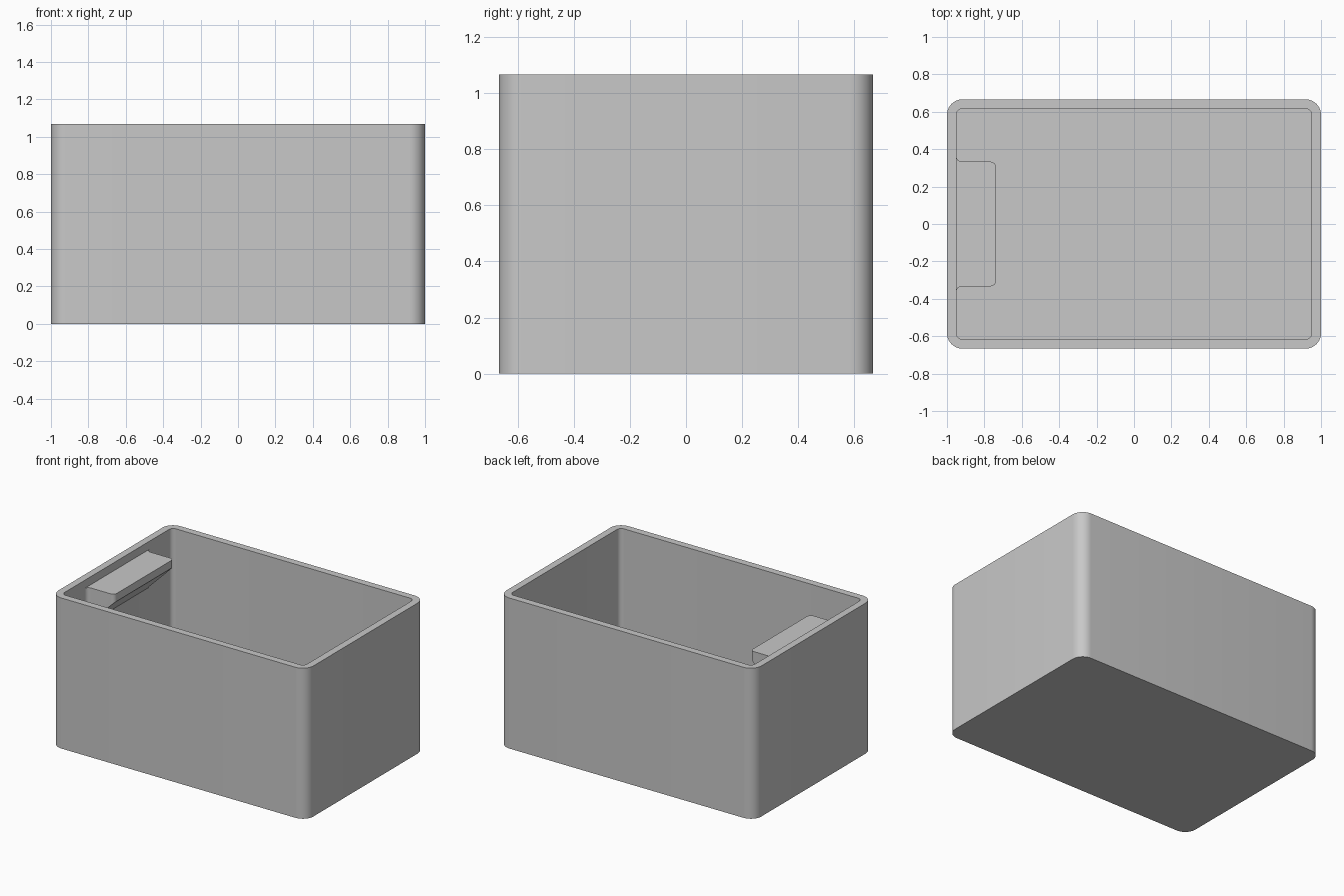
import bpy, bmesh, math
from mathutils import Vector

cube = bpy.data.objects.get("Cube")
if cube:
    bpy.data.objects.remove(cube, do_unlink=True)

LENGTH, WIDTH, HEIGHT = 2.0, 1.333, 1.067
WALL, FLOOR = 0.05, 0.05
OUTER_R, INNER_R = 0.083, 0.033

grey = bpy.data.materials.new("light grey")
grey.use_nodes = True
GREY = (0.58, 0.58, 0.58, 1)
grey.diffuse_color = GREY
grey.node_tree.nodes["Principled BSDF"].inputs["Base Color"].default_value = GREY


def arc(cx, cy, r, start, end, steps=10):
    """Points on an arc, angles in degrees."""
    angles = [math.radians(start + (end - start) * i / steps) for i in range(steps + 1)]
    return [(cx + r * math.cos(a), cy + r * math.sin(a)) for a in angles]


def rounded_rect(length, width, r):
    x, y = length / 2 - r, width / 2 - r
    return (arc(x, y, r, 0, 90) + arc(-x, y, r, 90, 180)
            + arc(-x, -y, r, 180, 270) + arc(x, -y, r, 270, 360))


def ring(bm, outline, z):
    return [bm.verts.new((x, y, z)) for x, y in outline]


def join_rings(bm, a, b):
    for i in range(len(a)):
        j = (i + 1) % len(a)
        bm.faces.new((a[i], a[j], b[j], b[i]))


def finish(bm, name):
    bmesh.ops.recalc_face_normals(bm, faces=bm.faces)
    mesh = bpy.data.meshes.new(name)
    bm.to_mesh(mesh)
    bm.free()
    mesh.materials.append(grey)
    obj = bpy.data.objects.new(name, mesh)
    bpy.context.collection.objects.link(obj)
    bpy.ops.object.select_all(action="DESELECT")
    obj.select_set(True)
    bpy.context.view_layer.objects.active = obj
    bpy.ops.object.shade_smooth_by_angle(angle=math.radians(30))
    return obj


# Open box: outer wall, rim, inner wall and floor
bm = bmesh.new()
outer = rounded_rect(LENGTH, WIDTH, OUTER_R)
inner = rounded_rect(LENGTH - 2 * WALL, WIDTH - 2 * WALL, INNER_R)
rings = [ring(bm, outer, 0), ring(bm, outer, HEIGHT),
         ring(bm, inner, HEIGHT), ring(bm, inner, FLOOR)]
for lower, upper in zip(rings, rings[1:]):
    join_rings(bm, lower, upper)
bm.faces.new(rings[0])
bm.faces.new(rings[-1])
finish(bm, "open_box")

# Shelf inside the right end: rounded front corners, fillets at the wall
wall_x, front_x, half, r = -LENGTH / 2 + WALL, -0.737, 0.333, 0.03
top_z, lip = 1.01, 0.055
side = (arc(front_x - r, half - r, r, 0, 90, 6)
        + arc(wall_x + r, half + r, r, 270, 180, 6)
        + [(wall_x - 0.02, half + r)])
outline = side + [(x, -y) for x, y in reversed(side)]

bm = bmesh.new()
bottom, top = ring(bm, outline, 0.6), ring(bm, outline, top_z)
join_rings(bm, bottom, top)
bm.faces.new(bottom)
bm.faces.new(top)

# Slope the underside from the front lip back to the wall
cut = bmesh.ops.bisect_plane(bm, geom=bm.verts[:] + bm.edges[:] + bm.faces[:],
                             plane_co=Vector((front_x, 0, top_z - lip)),
                             plane_no=Vector((1, 0, -1)), clear_outer=True)
bmesh.ops.holes_fill(bm, edges=[e for e in bm.edges if e.is_boundary], sides=0)
finish(bm, "shelf")
